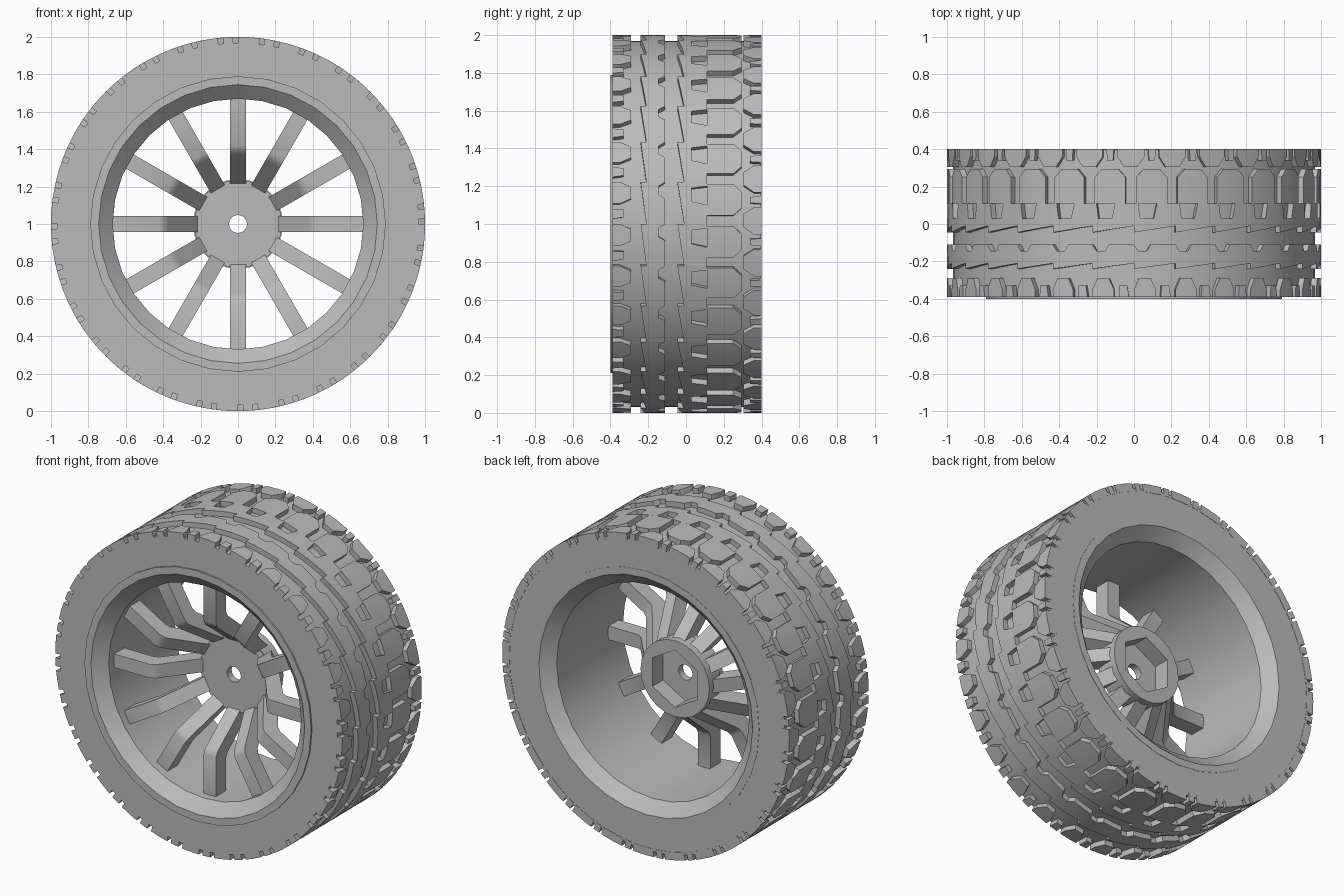
import bpy, bmesh, math
from mathutils import Matrix

cube = bpy.data.objects.get("Cube")
if cube:
    bpy.data.objects.remove(cube)

grey = bpy.data.materials.new("plain_grey")
grey.use_nodes = True
GREY = (0.5, 0.5, 0.5, 1)
grey.diffuse_color = GREY
grey.node_tree.nodes["Principled BSDF"].inputs["Base Color"].default_value = GREY

AXLE = 1.0     # height of the axle
PITCH = 28     # tread repeats
SPOKES = 12


def finish(name, bm):
    bmesh.ops.recalc_face_normals(bm, faces=bm.faces)
    mesh = bpy.data.meshes.new(name)
    bm.to_mesh(mesh)
    bm.free()
    mesh.materials.append(grey)
    ob = bpy.data.objects.new(name, mesh)
    ob.location.z = AXLE
    bpy.context.collection.objects.link(ob)
    bpy.ops.object.select_all(action='DESELECT')
    ob.select_set(True)
    bpy.context.view_layer.objects.active = ob
    bpy.ops.object.shade_smooth_by_angle(angle=math.radians(32))
    return ob


def ring(bm, r, y, n):
    return [bm.verts.new((r * math.sin(2 * math.pi * i / n), y,
                          r * math.cos(2 * math.pi * i / n))) for i in range(n)]


def loft(bm, rings):
    """Closed lathe: join each ring to the next and the last to the first."""
    for a, b in zip(rings, rings[1:] + rings[:1]):
        n = len(a)
        for i in range(n):
            j = (i + 1) % n
            bm.faces.new((a[i], a[j], b[j], b[i]))


def lathe(name, profile, n):
    bm = bmesh.new()
    loft(bm, [ring(bm, r, y, n) for r, y in profile])
    return finish(name, bm)


def prism(bm, low, high):
    """Solid between two matching outlines."""
    a = [bm.verts.new(p) for p in low]
    b = [bm.verts.new(p) for p in high]
    bm.faces.new(a)
    bm.faces.new(b)
    for i in range(len(a)):
        j = (i + 1) % len(a)
        bm.faces.new((a[i], a[j], b[j], b[i]))
    return a + b


def tread(name, outlines):
    """Flat blocks (pitch fraction, y), repeated and wrapped round the tyre."""
    bm = bmesh.new()
    for shape in outlines:
        prism(bm, [(u, y, 0.95) for u, y in shape], [(u, y, 1.0) for u, y in shape])
    for k in range(1, 5):
        bmesh.ops.bisect_plane(bm, geom=bm.verts[:] + bm.edges[:] + bm.faces[:],
                               plane_co=(k / 4, 0, 0), plane_no=(1, 0, 0))
    unit = bm.verts[:] + bm.edges[:] + bm.faces[:]
    for k in range(1, PITCH):
        new = bmesh.ops.duplicate(bm, geom=unit)["geom"]
        bmesh.ops.translate(bm, vec=(k, 0, 0),
                            verts=[g for g in new if isinstance(g, bmesh.types.BMVert)])
    for v in bm.verts:
        t = 2 * math.pi * v.co.x / PITCH
        r = v.co.z
        v.co = (r * math.sin(t), v.co.y, r * math.cos(t))
    return finish(name, bm)


# Tyre carcass and rim barrel
lathe("tyre", [(0.78, -0.39), (0.968, -0.39), (0.968, 0.398), (0.78, 0.398)], 112)
lathe("rim", [(0.79, -0.38), (0.79, -0.4), (0.745, -0.4), (0.67, -0.33),
              (0.67, 0.33), (0.745, 0.4), (0.79, 0.4), (0.79, 0.38)], 32)

# Tread bands, front to back
tread("front_shoulder_blocks", [
    [(0, -.39), (0, -.35), (.12, -.29), (.4, -.29), (.52, -.35), (.52, -.39)],
    [(.64, -.39), (.66, -.33), (.84, -.33), (.88, -.39)]])
tread("front_rib", [
    [(0, -.24), (1, -.21), (1, -.11), (.4, -.11), (.3, -.145), (.1, -.145), (0, -.11)]])
tread("centre_rib", [
    [(0, -.045), (1, -.01), (1, .11), (.55, .11), (.47, .03), (.15, .03), (.1, .11), (0, .11)]])
tread("rear_blocks", [
    [(.05, .11), (.8, .11), (.8, .25), (.62, .295), (.24, .295), (.05, .25)]])
tread("rear_shoulder_blocks", [
    [(.6, .4), (.6, .36), (.76, .305), (1.08, .305), (1.25, .36), (1.25, .4)],
    [(.34, .4), (.36, .34), (.5, .34), (.52, .4)]])

# Spokes: slope forward from the hub, then run flat to the rim
bm = bmesh.new()
side = [(.2, -.02), (.37, -.24), (.39, -.265), (.42, -.28), (.68, -.28),
        (.68, -.18), (.46, -.18), (.43, -.165), (.41, -.14), (.22, .09), (.2, .09)]
for k in range(SPOKES):
    verts = prism(bm, [(-.043, y, r) for r, y in side], [(.043, y, r) for r, y in side])
    bmesh.ops.rotate(bm, verts=verts, cent=(0, 0, 0),
                     matrix=Matrix.Rotation(2 * math.pi * k / SPOKES, 3, 'Y'))
finish("spokes", bm)

# Hub with an axle hole and a six-sided socket in the back
lathe("hub_plate", [(.048, -.04), (.235, -.04), (.235, .005), (.048, .005)], 24)
bm = bmesh.new()
inner = []
for y in (.11, 0):
    corners = ring(bm, 0.18, y, 6)
    points = []
    for i in range(6):
        a, b = corners[i].co, corners[(i + 1) % 6].co
        points += [bm.verts.new(a.lerp(b, f / 4)) for f in range(4)]
    bmesh.ops.delete(bm, geom=corners, context='VERTS')
    inner.append(points)
loft(bm, [ring(bm, .24, 0, 24), ring(bm, .24, .11, 24)] + inner)
finish("hub_socket", bm)
